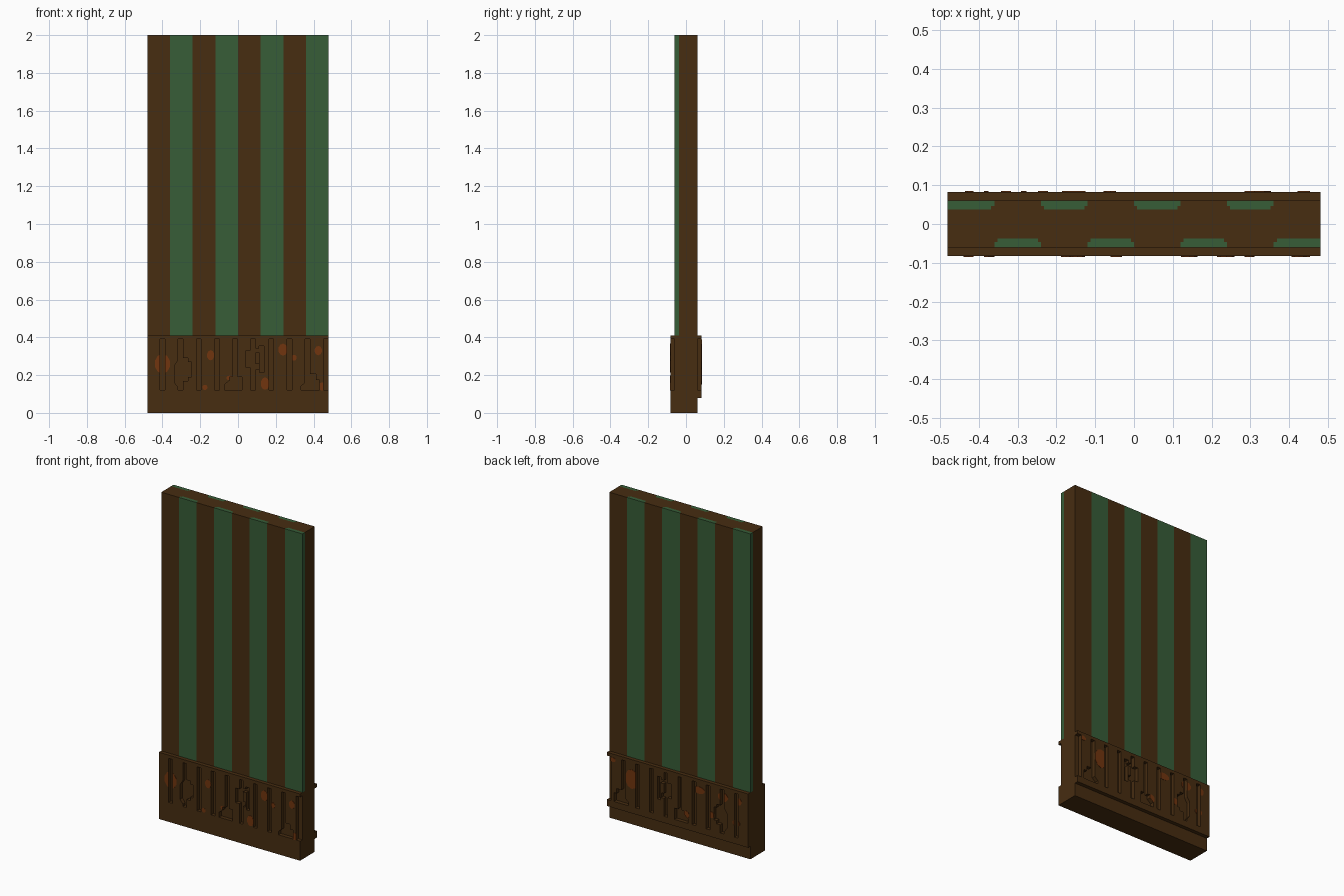
import bpy, bmesh, math
from mathutils import Vector

cube = bpy.data.objects.get("Cube")
if cube:
    bpy.data.objects.remove(cube, do_unlink=True)

HALF_W, HALF_D, BAND_D = 0.48, 0.06, 0.083
BAND_TOP, HEIGHT = 0.41, 2.0


def material(name, rgb):
    m = bpy.data.materials.new(name)
    m.diffuse_color = (*rgb, 1)
    m.use_nodes = True
    bsdf = next(n for n in m.node_tree.nodes if n.type == 'BSDF_PRINCIPLED')
    bsdf.inputs["Base Color"].default_value = (*rgb, 1)
    bsdf.inputs["Roughness"].default_value = 0.9
    return m


BROWN = material("dark_brown", (0.063, 0.026, 0.0055))
GREEN = material("leaf_green", (0.038, 0.110, 0.039))
RUST = material("rust_orange", (0.165, 0.035, 0.0045))


def prisms(name, outlines, place, a, b, mat):
    """Extrude flat outlines from a to b; place(u, v, w) gives the position."""
    bm = bmesh.new()
    for pts in outlines:
        lo = [bm.verts.new(place(u, v, a)) for u, v in pts]
        hi = [bm.verts.new(place(u, v, b)) for u, v in pts]
        bm.faces.new(lo)
        bm.faces.new(hi[::-1])
        for i in range(len(pts)):
            j = (i + 1) % len(pts)
            bm.faces.new((lo[j], lo[i], hi[i], hi[j]))
    bmesh.ops.recalc_face_normals(bm, faces=bm.faces)
    mesh = bpy.data.meshes.new(name)
    bm.to_mesh(mesh)
    bm.free()
    mesh.materials.append(mat)
    ob = bpy.data.objects.new(name, mesh)
    bpy.context.collection.objects.link(ob)
    return ob


def upright(u, v, w):      # outline in x, y; extruded in z
    return (u, v, w)


def facing(u, v, w):       # outline in x, z; extruded in y
    return (u, w, v)


def rect(x0, x1, v0, v1):
    return [(x0, v0), (x1, v0), (x1, v1), (x0, v1)]


# Stripe sections: stepped inlays, alternating between front and back
STEP, DEEP, INSET = 0.014, 0.023, 0.008
front_stripes = []
for k in range(4):
    x0 = -0.36 + 0.24 * k
    x1 = x0 + 0.12
    y = -HALF_D
    sec = [(x0, y), (x0, y + STEP), (x0 + INSET, y + STEP), (x0 + INSET, y + DEEP)]
    if k == 3:
        sec += [(x1, y + DEEP), (x1, y)]
    else:
        sec += [(x1 - INSET, y + DEEP), (x1 - INSET, y + STEP), (x1, y + STEP), (x1, y)]
    front_stripes.append(sec)
back_stripes = [[(-x, -y) for x, y in sec] for sec in front_stripes]

# Panel: solid foot, and an upper part notched to receive the stripes
prisms("panel_foot", [rect(-HALF_W, HALF_W, -HALF_D, HALF_D)], upright, 0, BAND_TOP, BROWN)
half = [(-HALF_W, -HALF_D)]
for sec in front_stripes:
    half += sec
half = half[:-1]           # the last notch is open at the side
profile = half + [(-x, -y) for x, y in half]
prisms("panel_upper", [profile], upright, BAND_TOP, HEIGHT, BROWN)
prisms("front_stripes", front_stripes, upright, BAND_TOP, HEIGHT, GREEN)
prisms("back_stripes", back_stripes, upright, BAND_TOP, HEIGHT, GREEN)

# Carved slots: plain bars, some with side branches
Z0, Z1, HW = 0.12, 0.39, 0.013


def slot(x, right=(), left=(), z0=Z0):
    """Branch points are offsets from the slot centre, right going up, left going down."""
    pts = [(x - HW, z0), (x + HW, z0)]
    pts += [(x + u, z) for u, z in right]
    pts += [(x + HW, Z1), (x - HW, Z1)]
    pts += [(x + u, z) for u, z in left]
    return pts


branches = {
    1: dict(right=[(HW, 0.17), (0.038, 0.17), (0.038, 0.19), (0.057, 0.19),
                   (0.057, 0.27), (0.038, 0.27), (0.038, 0.29), (HW, 0.29)],
            left=[(-HW, 0.28), (-0.032, 0.25), (-0.032, 0.16), (-HW, 0.135)]),
    4: dict(right=[(0.036, 0.12), (0.036, 0.19), (HW, 0.19)],
            left=[(-HW, 0.19), (-0.03, 0.19), (-0.03, 0.17), (-0.055, 0.15), (-0.055, 0.12)]),
    5: dict(right=[(HW, 0.23), (0.03, 0.23), (0.03, 0.26), (HW, 0.26),
                   (HW, 0.32), (0.035, 0.32), (0.035, 0.215), (0.057, 0.215),
                   (0.057, 0.355), (0.03, 0.355), (0.03, 0.34), (HW, 0.34)],
            left=[(-HW, 0.33), (-0.038, 0.33), (-0.038, 0.24), (-HW, 0.24)]),
    8: dict(right=[(0.064, 0.12), (0.064, 0.175), (0.045, 0.175), (0.045, 0.205), (HW, 0.205)],
            left=[(-HW, 0.16), (-0.035, 0.14), (-0.035, 0.12)]),
}
slots = [slot(-0.40 + 0.096 * k, **branches.get(k, {})) for k in range(9)]
slots.append(rect(0.453, 0.50, Z0, Z1))    # open at the side
cutter = prisms("slot_cutter", slots, facing, -0.2, 0.2, BROWN)
cutter.hide_render = True


def carve(ob):
    mod = ob.modifiers.new("slots", 'BOOLEAN')
    mod.operation = 'DIFFERENCE'
    mod.solver = 'EXACT'
    mod.object = cutter
    bpy.context.view_layer.update()
    dg = bpy.context.evaluated_depsgraph_get()
    mesh = bpy.data.meshes.new_from_object(ob.evaluated_get(dg))
    ob.modifiers.clear()
    ob.data = mesh


# Carved bands on both sides
carve(prisms("front_band", [rect(-HALF_W, HALF_W, 0, BAND_TOP)], facing,
             -BAND_D, -HALF_D, BROWN))
carve(prisms("back_band", [rect(-HALF_W, HALF_W, 0.08, BAND_TOP)], facing,
             HALF_D, BAND_D, BROWN))


# Rust patches: thin plates on the band faces, broken by the slots
def blob(x, z, rx, rz, n=10):
    return [(x + rx * math.cos(math.tau * (i + .5) / n),
             z + rz * math.sin(math.tau * (i + .5) / n)) for i in range(n)]


front_rust = [(-0.40, 0.26, 0.042, 0.052), (-0.145, 0.305, 0.02, 0.027),
              (-0.175, 0.135, 0.014, 0.014), (-0.045, 0.185, 0.016, 0.012),
              (0.143, 0.155, 0.023, 0.033), (0.238, 0.335, 0.025, 0.032),
              (0.297, 0.292, 0.014, 0.016), (0.425, 0.33, 0.02, 0.025),
              (0.445, 0.14, 0.02, 0.022)]
back_rust = [(0.31, 0.29, 0.045, 0.06), (0.44, 0.375, 0.02, 0.014),
             (0.06, 0.28, 0.016, 0.022), (-0.145, 0.345, 0.042, 0.022),
             (-0.31, 0.345, 0.035, 0.028), (-0.23, 0.215, 0.022, 0.02),
             (-0.42, 0.345, 0.016, 0.022), (-0.40, 0.21, 0.026, 0.02),
             (-0.06, 0.17, 0.02, 0.025)]
for name, spots, side in (("front_rust", front_rust, -1), ("back_rust", back_rust, 1)):
    carve(prisms(name, [blob(*s) for s in spots], facing,
                 side * (BAND_D - 0.002), side * (BAND_D + 0.0015), RUST))

bpy.data.objects.remove(cutter, do_unlink=True)
